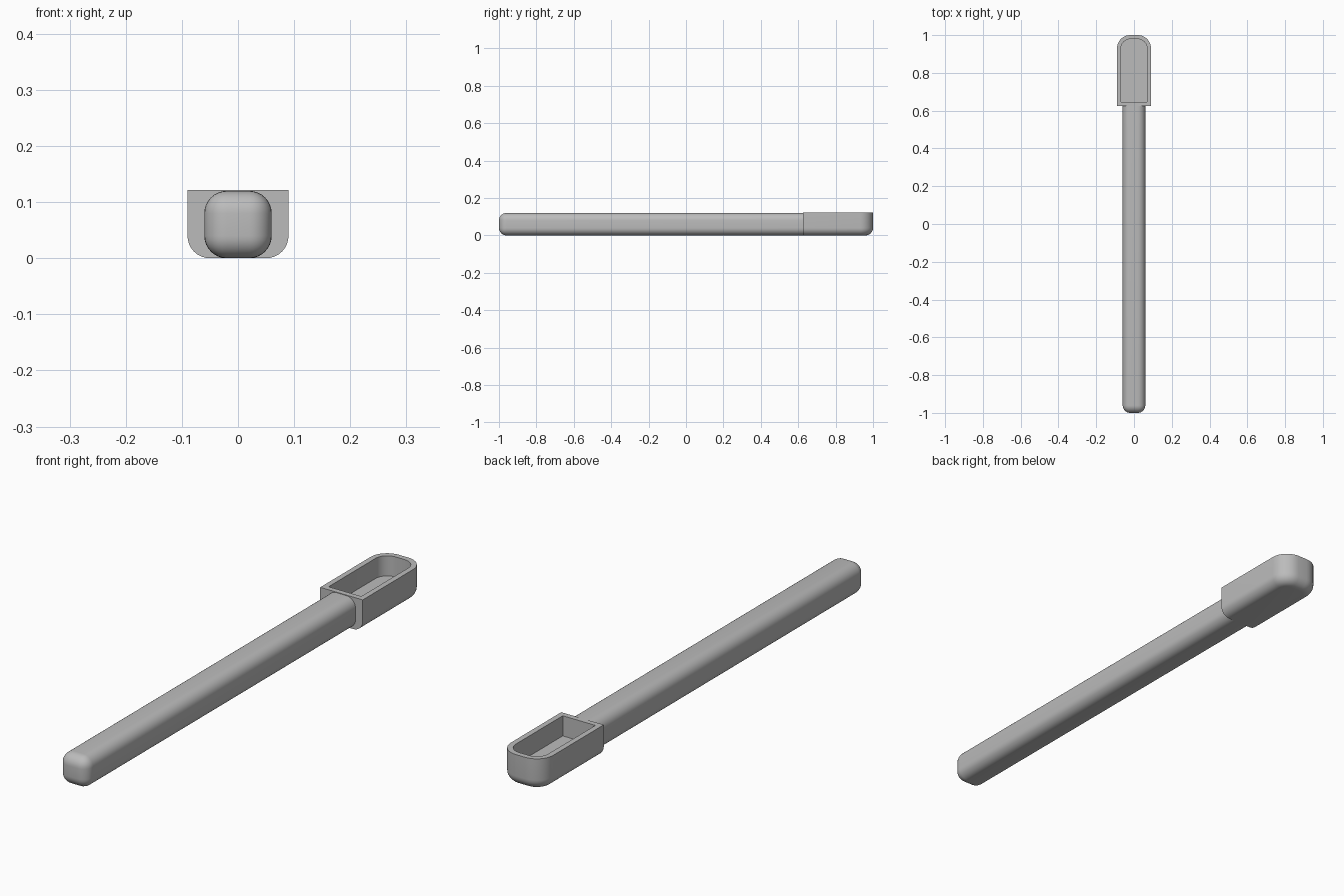
import bpy, bmesh, math

cube = bpy.data.objects.get("Cube")
if cube:
    bpy.data.objects.remove(cube, do_unlink=True)

grey = bpy.data.materials.new("plain_grey")
grey.use_nodes = True
COLOUR = (0.5, 0.5, 0.5, 1)
grey.diffuse_color = COLOUR
grey.node_tree.nodes["Principled BSDF"].inputs["Base Color"].default_value = COLOUR


def finish(name, bm):
    """Turn a bmesh into a smooth-shaded grey object with crisp edges."""
    bmesh.ops.recalc_face_normals(bm, faces=bm.faces)
    mesh = bpy.data.meshes.new(name)
    bm.to_mesh(mesh)
    bm.free()
    mesh.materials.append(grey)
    obj = bpy.data.objects.new(name, mesh)
    bpy.context.collection.objects.link(obj)
    bpy.ops.object.select_all(action='DESELECT')
    obj.select_set(True)
    bpy.context.view_layer.objects.active = obj
    bpy.ops.object.shade_smooth_by_angle(angle=math.radians(35))
    return obj


# Long handle: a box with rounded edges and a square end against the head
FRONT, JOIN, HEIGHT = -1.0, 0.635, 0.12
bm = bmesh.new()
bmesh.ops.create_cube(bm, size=1)
for v in bm.verts:
    v.co.x *= 0.12
    v.co.y = FRONT if v.co.y < 0 else JOIN
    v.co.z = (v.co.z + 0.5) * HEIGHT
edges = [e for e in bm.edges if any(v.co.y < 0 for v in e.verts)]
bmesh.ops.bevel(bm, geom=edges, offset=0.04, segments=8, profile=0.5,
                affect='EDGES')
finish("handle", bm)


# Hollow head: stacked outlines, square in front and rounded at the back
def outline(bm, half, y0, y1, r, z, steps=10):
    pts = [(-half, y0), (half, y0)]
    for side in (0, 1):
        cx = (half - r) * (1 - 2 * side)
        for i in range(steps + 1):
            a = math.pi / 2 * (side + i / steps)
            pts.append((cx + r * math.cos(a), y1 - r + r * math.sin(a)))
    return [bm.verts.new((x, y, z)) for x, y in pts]


HALF, Y0, Y1, CORNER, TOP = 0.09, 0.625, 1.0, 0.07, 0.122
ROUND, WALL, FLOOR = 0.04, 0.021, 0.045
bm = bmesh.new()
rings = []
for i in range(9):
    a = math.pi / 2 * i / 8
    d = ROUND * (1 - math.sin(a))
    rings.append(outline(bm, HALF - d, Y0, Y1 - d, CORNER - d,
                         ROUND * (1 - math.cos(a))))
rings.append(outline(bm, HALF, Y0, Y1, CORNER, TOP))
for z in (TOP, FLOOR):
    rings.append(outline(bm, HALF - WALL, Y0 + WALL, Y1 - WALL,
                         CORNER - WALL, z))
for low, high in zip(rings, rings[1:]):
    for i in range(len(low)):
        j = (i + 1) % len(low)
        bm.faces.new((low[i], low[j], high[j], high[i]))
bm.faces.new(rings[0][::-1])
bm.faces.new(rings[-1])
finish("hollow_head", bm)
